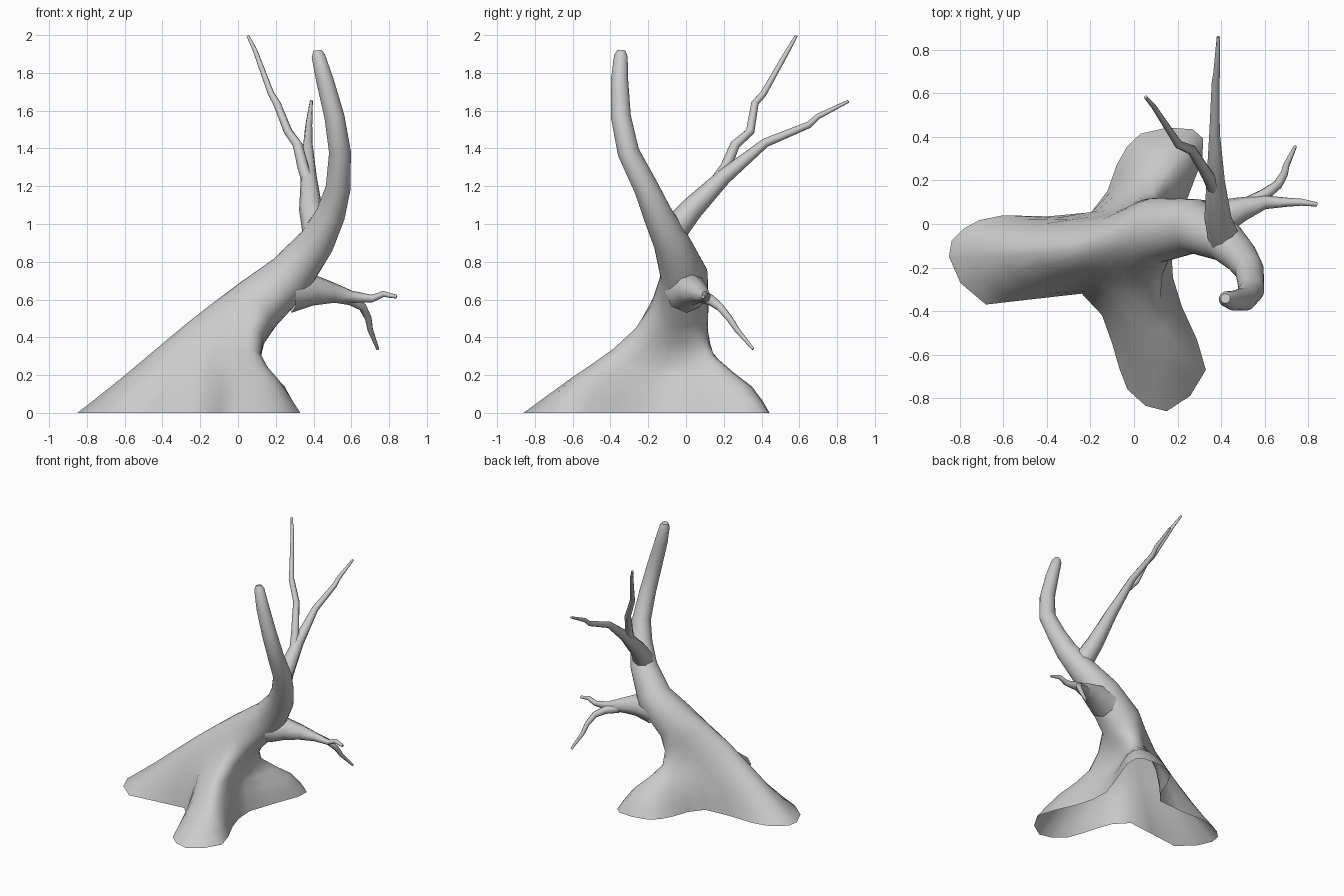
import bpy, bmesh, math
from mathutils import Vector

if "Cube" in bpy.data.objects:
    bpy.data.objects.remove(bpy.data.objects["Cube"])


def tube_rings(path, ref, sides):
    """Rings of points around a path of (x, y, z, radius)."""
    pts = [Vector(p[:3]) for p in path]
    rings = []
    for i, p in enumerate(pts):
        d = (pts[min(i + 1, len(pts) - 1)] - pts[max(i - 1, 0)]).normalized()
        u = Vector(ref)
        u = (u - d * u.dot(d)).normalized()
        w = u.cross(d)
        r = path[i][3]
        rings.append([p + r * (math.cos(a) * u + math.sin(a) * w)
                      for a in (2 * math.pi * k / sides for k in range(sides))])
    return rings


def halfway(a, b, c, d):
    """Smooth curve point between b and c."""
    return (b + c) * .5625 - (a + d) * .0625


def round_ring(ring):
    """Double the points of a closed ring along a smooth curve."""
    n = len(ring)
    out = []
    for k in range(n):
        out += [ring[k], halfway(ring[k - 1], ring[k], ring[(k + 1) % n], ring[(k + 2) % n])]
    return out


def round_rows(rings, count):
    """Insert a smooth in-between ring after each of the first rings."""
    out = []
    for i, ring in enumerate(rings):
        out.append(ring)
        if i < count:
            a, c, d = rings[max(i - 1, 0)], rings[i + 1], rings[i + 2]
            out.append([halfway(*q) for q in zip(a, ring, c, d)])
            for p in out[-1]:
                p.z = max(p.z, 0)
    return out


def loft(name, rings):
    """Skin the rings, cap the tip, leave the base open."""
    bm = bmesh.new()
    rows = [[bm.verts.new(p) for p in ring] for ring in rings]
    n = len(rows[0])
    for a, b in zip(rows, rows[1:]):
        for k in range(n):
            j = (k + 1) % n
            bm.faces.new((a[k], a[j], b[j], b[k]))
    bm.faces.new(rows[-1])
    bmesh.ops.recalc_face_normals(bm, faces=bm.faces)
    me = bpy.data.meshes.new(name)
    bm.to_mesh(me)
    bm.free()
    ob = bpy.data.objects.new(name, me)
    bpy.context.collection.objects.link(ob)
    bpy.ops.object.select_all(action='DESELECT')
    ob.select_set(True)
    bpy.context.view_layer.objects.active = ob
    bpy.ops.object.shade_smooth_by_angle(angle=math.radians(60))
    return ob


# Trunk base: three-root outline on the ground, then two rings gathering it up
ground = [(-.85, -.15, 0), (-.78, -.02, 0), (-.6, .04, 0), (-.2, .05, 0),
          (-.08, .27, 0), (.03, .415, 0), (.27, .435, 0), (.315, .3, 0),
          (.17, -.1, 0), (.22, -.38, 0), (.33, -.67, 0), (.15, -.86, 0),
          (-.03, -.76, 0), (-.1, -.55, 0), (-.24, -.32, 0), (-.68, -.37, 0)]
low = [(-.61, -.15, .19), (-.57, -.05, .18), (-.42, .0, .19), (-.17, .06, .2),
       (-.02, .22, .17), (.06, .33, .14), (.22, .34, .14), (.24, .2, .14),
       (.13, -.08, .14), (.17, -.32, .15), (.22, -.56, .17), (.13, -.6, .19),
       (.01, -.54, .2), (-.08, -.42, .22), (-.2, -.29, .22), (-.48, -.28, .17)]
mid = [(-.27, -.12, .475), (-.24, -.05, .46), (-.15, .02, .43), (-.04, .075, .4),
       (.02, .12, .35), (.06, .145, .31), (.1, .145, .3), (.12, .09, .29),
       (.1, -.04, .28), (.11, -.18, .28), (.12, -.34, .31), (.07, -.39, .335),
       (.0, -.35, .34), (-.06, -.29, .37), (-.14, -.23, .42), (-.23, -.18, .455)]

# Leaning trunk above the roots
trunk = [(.1, -.03, .57, .15), (.28, -.01, .73, .125), (.42, -.08, .91, .095),
         (.49, -.15, 1.05, .078), (.53, -.21, 1.19, .066), (.54, -.305, 1.38, .058),
         (.51, -.345, 1.57, .053), (.46, -.352, 1.76, .046),
         (.425, -.345, 1.89, .036), (.42, -.342, 1.918, .022)]
base = [[Vector(p) for p in ring] for ring in (ground, low, mid)]
rings = round_rows(base + tube_rings(trunk, (-.75, 0, .65), 16), 3)
loft("trunk_and_roots", [round_ring(r) for r in rings])

# Branches: (path, reference direction)
branches = {
    "rear_branch": ([(.415, -.07, .96, .075), (.385, .03, 1.08, .062),
                     (.375, .2, 1.25, .042), (.37, .42, 1.43, .024),
                     (.375, .65, 1.525, .018), (.38, .7, 1.57, .015),
                     (.388, .86, 1.65, .008)], (1, 0, 0)),
    "rear_branch_fork": ([(.365, .17, 1.24, .033), (.345, .21, 1.3, .03),
                          (.315, .26, 1.42, .026), (.265, .34, 1.49, .023),
                          (.205, .365, 1.64, .02), (.175, .41, 1.69, .017),
                          (.09, .54, 1.92, .012), (.053, .583, 1.995, .008)], (1, 0, 0)),
    "side_branch": ([(.28, 0, .645, .115), (.4, .03, .65, .082), (.5, .07, .635, .055),
                     (.6, .1, .615, .032), (.71, .1, .605, .02),
                     (.77, .1, .63, .016), (.84, .09, .615, .01)], (0, 0, 1)),
    "side_branch_fork": ([(.52, .09, .615, .035), (.6, .135, .595, .028),
                          (.66, .18, .56, .022), (.69, .23, .5, .018),
                          (.7, .27, .44, .015), (.74, .355, .338, .008)], (1, -1, .3)),
}
for name, (path, ref) in branches.items():
    loft(name, tube_rings(path, ref, 8))
